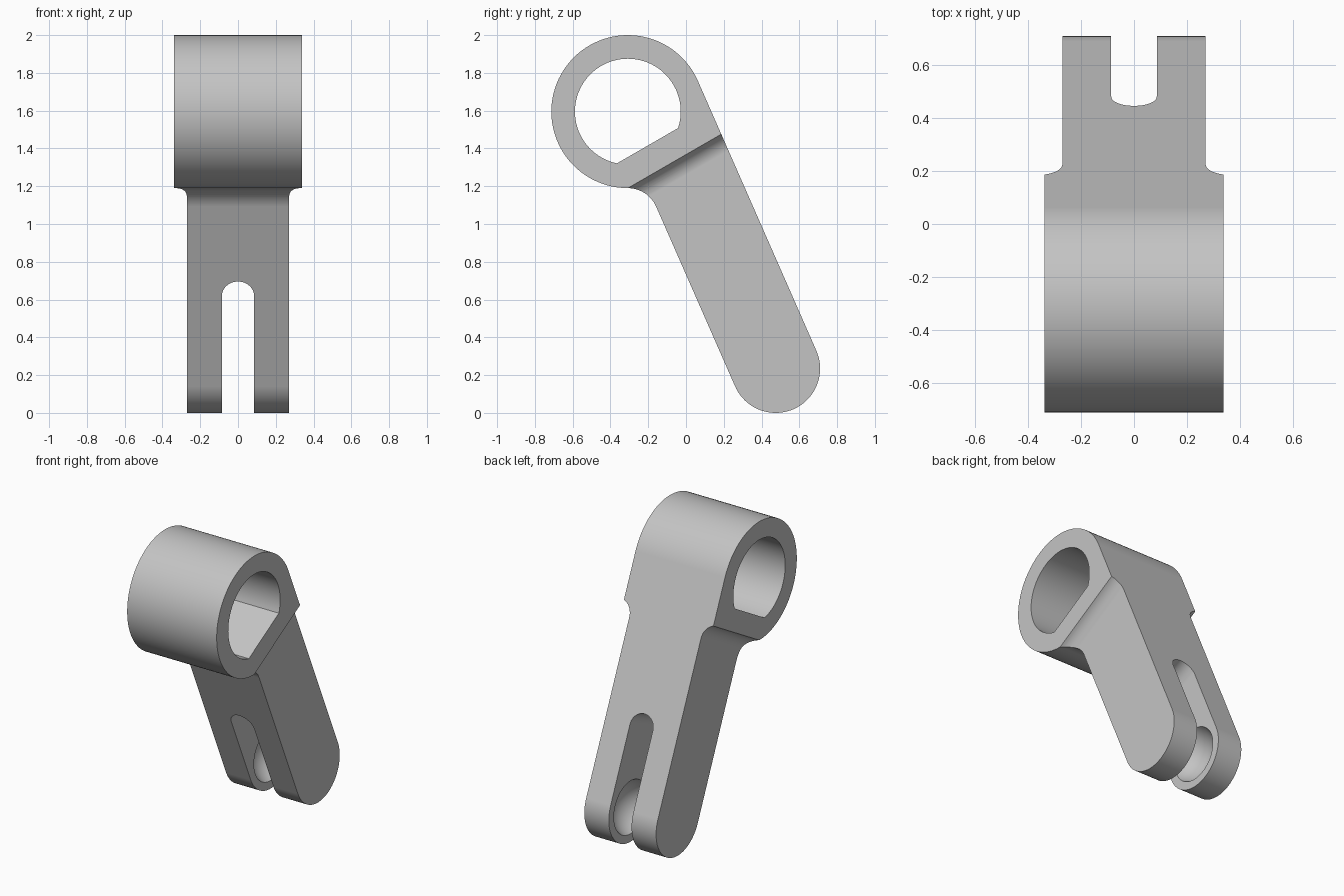
import bpy, bmesh
from math import sin, cos, atan2, radians, acos, pi
from mathutils import Matrix, Vector

cube = bpy.data.objects.get("Cube")
if cube:
    bpy.data.objects.remove(cube, do_unlink=True)

grey = bpy.data.materials.new("plain grey")
grey.use_nodes = True
grey.diffuse_color = (0.55, 0.55, 0.55, 1)
grey.node_tree.nodes["Principled BSDF"].inputs["Base Color"].default_value = grey.diffuse_color

# Main dimensions
BOSS = Vector((0, -0.308, 1.595))
BOSS_R, BORE_R, FLAT_D = 0.405, 0.28, 0.2085
TIP = Vector((0, 0.475, 0.235))
TIP_R = 0.235
HALF_BOSS, HALF_ARM, HALF_SLOT = 0.338, 0.271, 0.086
X = Vector((1, 0, 0))


def arc(cx, cy, r, a0, a1, n):
    return [(cx + r * cos(a0 + (a1 - a0) * i / n), cy + r * sin(a0 + (a1 - a0) * i / n))
            for i in range(n + 1)]


def add_object(name, bm):
    bmesh.ops.recalc_face_normals(bm, faces=bm.faces)
    mesh = bpy.data.meshes.new(name)
    bm.to_mesh(mesh)
    bm.free()
    mesh.materials.append(grey)
    obj = bpy.data.objects.new(name, mesh)
    bpy.context.collection.objects.link(obj)
    return obj


def prism(name, pts, origin, u, v, w, w0, w1):
    """Profile in the u, v plane, extruded along w from w0 to w1."""
    bm = bmesh.new()
    face = bm.faces.new([bm.verts.new(origin + u * a + v * b + w * w0) for a, b in pts])
    top = bmesh.ops.extrude_face_region(bm, geom=[face])["geom"]
    bmesh.ops.translate(bm, vec=w * (w1 - w0),
                        verts=[g for g in top if isinstance(g, bmesh.types.BMVert)])
    return add_object(name, bm)


def cut(target, cutter):
    mod = target.modifiers.new("cut", "BOOLEAN")
    mod.operation, mod.solver, mod.object = "DIFFERENCE", "EXACT", cutter
    bpy.context.view_layer.objects.active = target
    bpy.ops.object.modifier_apply(modifier=mod.name)
    bpy.data.objects.remove(cutter, do_unlink=True)


# Arm direction: the back edge is tangent to both the boss and the tip
span = TIP - BOSS
tilt = atan2(span.z, span.y) + acos((BOSS_R - TIP_R) / span.length)
back = Vector((0, cos(tilt), sin(tilt)))
down = Vector((0, sin(tilt), -cos(tilt)))

# Concave blend between the underside of the boss and the front of the arm
bottom = Vector((0, BOSS.y, BOSS.z - BOSS_R))
blend_r = (TIP.dot(back) - TIP_R - bottom.dot(back)) / (1 - back.z)

# Side outline of the whole lever
outline = arc(BOSS.y, BOSS.z, BOSS_R, tilt, 1.5 * pi, 64)
outline += arc(bottom.y, bottom.z - blend_r, blend_r, pi / 2, tilt, 12)[1:]
outline += arc(TIP.y, TIP.z, TIP_R, tilt + pi, tilt + 2 * pi, 40)
lever = prism("forked_lever", outline, Vector(), Vector((0, 1, 0)), Vector((0, 0, 1)),
              X, -HALF_BOSS, HALF_BOSS)

# Bore with a flat side
flat = radians(-60)
half = acos(FLAT_D / BORE_R)
bore = arc(BOSS.y, BOSS.z, BORE_R, flat + half, flat + 2 * pi - half, 64)
cut(lever, prism("bore_cutter", bore, Vector(), Vector((0, 1, 0)), Vector((0, 0, 1)), X, -1, 1))

# Shoulders: narrow the arm below a slanted line, with a rounded inner corner
along = Vector((0, cos(radians(30)), sin(radians(30))))
below = Vector((0, along.z, -along.y))
r = 0.1
sweep = acos(1 - (HALF_BOSS - HALF_ARM) / r)
shoulder = arc(HALF_ARM + r, r * sin(sweep), r, pi, pi + sweep, 12)
shoulder += [(0.6, 0), (0.6, 2), (HALF_ARM, 2)]
for side in (-1, 1):
    cut(lever, prism("shoulder_cutter", shoulder, bottom, X * side, below, along, -1.5, 1.5))

# Round-ended fork slot
slot = arc(0, -0.52, HALF_SLOT, pi, 2 * pi, 24) + [(HALF_SLOT, 1), (-HALF_SLOT, 1)]
cut(lever, prism("slot_cutter", slot, TIP, X, down, back, -1, 1))

# Ball socket between the prongs
bm = bmesh.new()
bmesh.ops.create_uvsphere(bm, u_segments=64, v_segments=40, radius=0.2,
                          matrix=Matrix.Translation(TIP) @ Matrix.Rotation(pi / 2, 4, "Y"))
cut(lever, add_object("socket_cutter", bm))

# Smooth curves, sharp edges, flat planes
bpy.ops.object.select_all(action="DESELECT")
lever.select_set(True)
bpy.context.view_layer.objects.active = lever
bpy.ops.object.shade_smooth_by_angle(angle=radians(25))
weighted = lever.modifiers.new("weighted normals", "WEIGHTED_NORMAL")
weighted.keep_sharp = True
